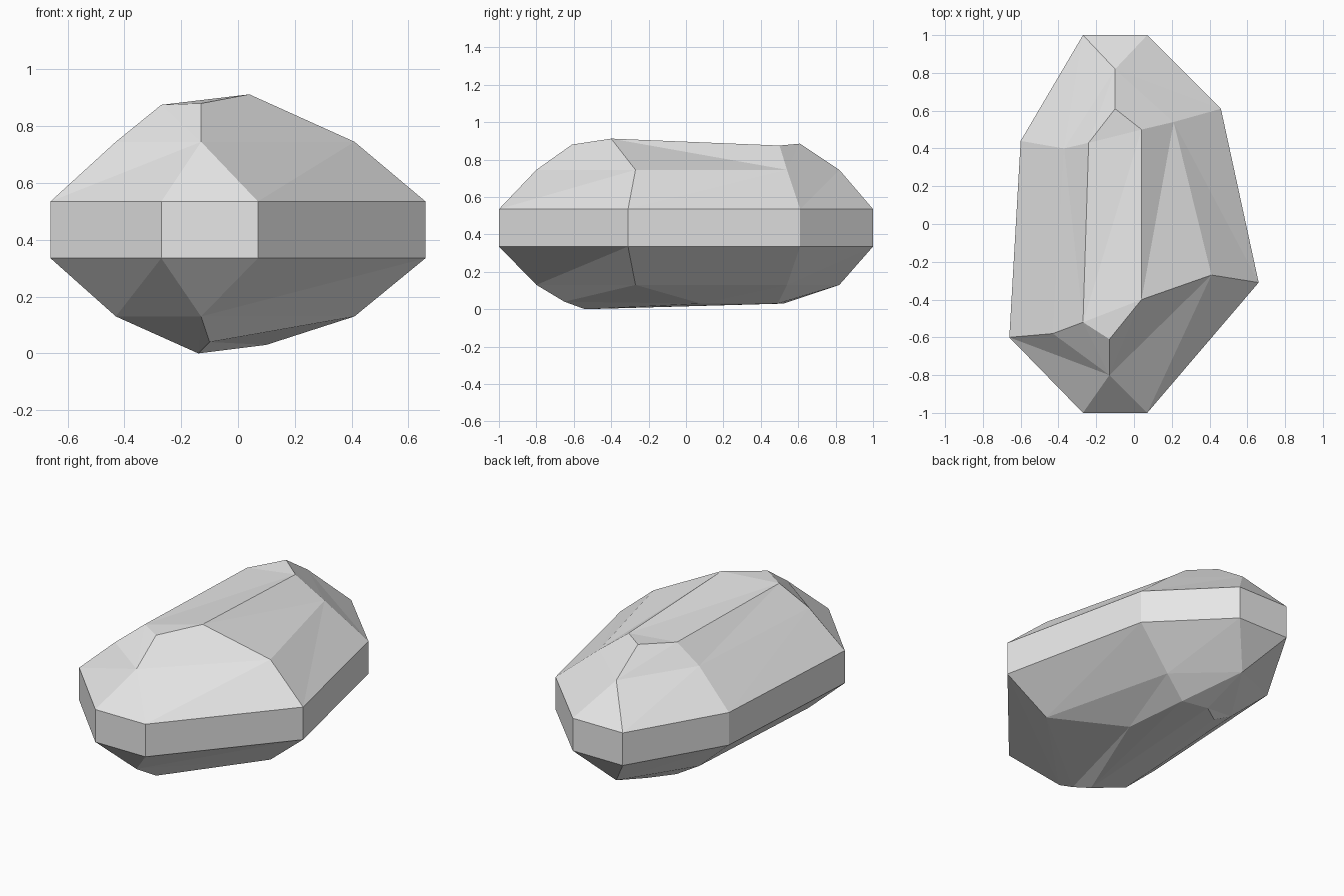
import bpy
import bmesh

cube = bpy.data.objects.get("Cube")
if cube:
    bpy.data.objects.remove(cube, do_unlink=True)

SIDES = 8

# Widest outline, counter-clockwise from the front
rim = [(-.27, -1), (.07, -1), (.66, -.31), (.46, .61),
       (.07, 1), (-.27, 1), (-.6, .44), (-.66, -.6)]

# Shoulder outline; the front and back points each serve two rim corners
front, back = (-.13, -.8), (-.1, .82)
shoulder = [front, front, (.41, -.27), (.21, .54),
            back, back, (-.37, .4), (-.43, -.58)]

# Uneven crown and base
crown_front, crown_back = (-.13, -.61, .88), (-.1, .61, .885)
crown = [crown_front, crown_front, (.04, -.4, .912), (.04, .5, .875),
         crown_back, crown_back, (-.24, .43, .868), (-.27, -.52, .875)]

base_front, base_back = (-.1, -.65, .04), (-.1, .52, .03)
base = [base_front, base_front, (.1, .08, .03), (.06, .49, .03),
        base_back, base_back, (-.23, .42, .05), (-.14, -.54, 0)]


def at_height(outline, z):
    return [(x, y, z) for x, y in outline]


bm = bmesh.new()
shared = {}


def add_loop(points):
    """Vertices of one loop, sharing any repeated point."""
    for p in points:
        if p not in shared:
            shared[p] = bm.verts.new(p)
    return [shared[p] for p in points]


def add_face(*verts):
    verts = list(dict.fromkeys(verts))
    if len(verts) > 2:
        bm.faces.new(verts)


def facet_strip(lower, upper, rising):
    """Triangles between two loops; rising(i) picks the diagonal."""
    for i in range(SIDES):
        j = (i + 1) % SIDES
        if rising(i):
            add_face(lower[i], lower[j], upper[j])
            add_face(lower[i], upper[j], upper[i])
        else:
            add_face(lower[i], lower[j], upper[i])
            add_face(lower[j], upper[j], upper[i])


rim_low = add_loop(at_height(rim, .335))
rim_high = add_loop(at_height(rim, .535))
shoulder_low = add_loop(at_height(shoulder, .13))
shoulder_high = add_loop(at_height(shoulder, .745))
crown_loop = add_loop(crown)
base_loop = add_loop(base)

# Upright band around the middle
for i in range(SIDES):
    j = (i + 1) % SIDES
    add_face(rim_low[i], rim_low[j], rim_high[j], rim_high[i])

# Upper and lower slopes
facet_strip(rim_high, shoulder_high, lambda i: True)
facet_strip(shoulder_high, crown_loop, lambda i: i not in (2, 7))
facet_strip(shoulder_low, rim_low, lambda i: True)
facet_strip(base_loop, shoulder_low, lambda i: True)

# Crown and base caps
a, _, b, c, d, _, e, f = crown_loop
for tri in ((f, a, b), (f, b, c), (f, c, e), (e, c, d)):
    add_face(*tri)
a, _, b, c, d, _, e, f = base_loop
for tri in ((f, b, a), (f, c, b), (f, d, c), (f, e, d)):
    add_face(*tri)

bmesh.ops.recalc_face_normals(bm, faces=bm.faces)
mesh = bpy.data.meshes.new("rock")
bm.to_mesh(mesh)
bm.free()

# Plain grey stone
stone = bpy.data.materials.new("stone_grey")
stone.use_nodes = True
grey = (.8, .8, .8, 1)
stone.diffuse_color = grey
stone.node_tree.nodes["Principled BSDF"].inputs["Base Color"].default_value = grey
mesh.materials.append(stone)

rock = bpy.data.objects.new("rock", mesh)
bpy.context.collection.objects.link(rock)
